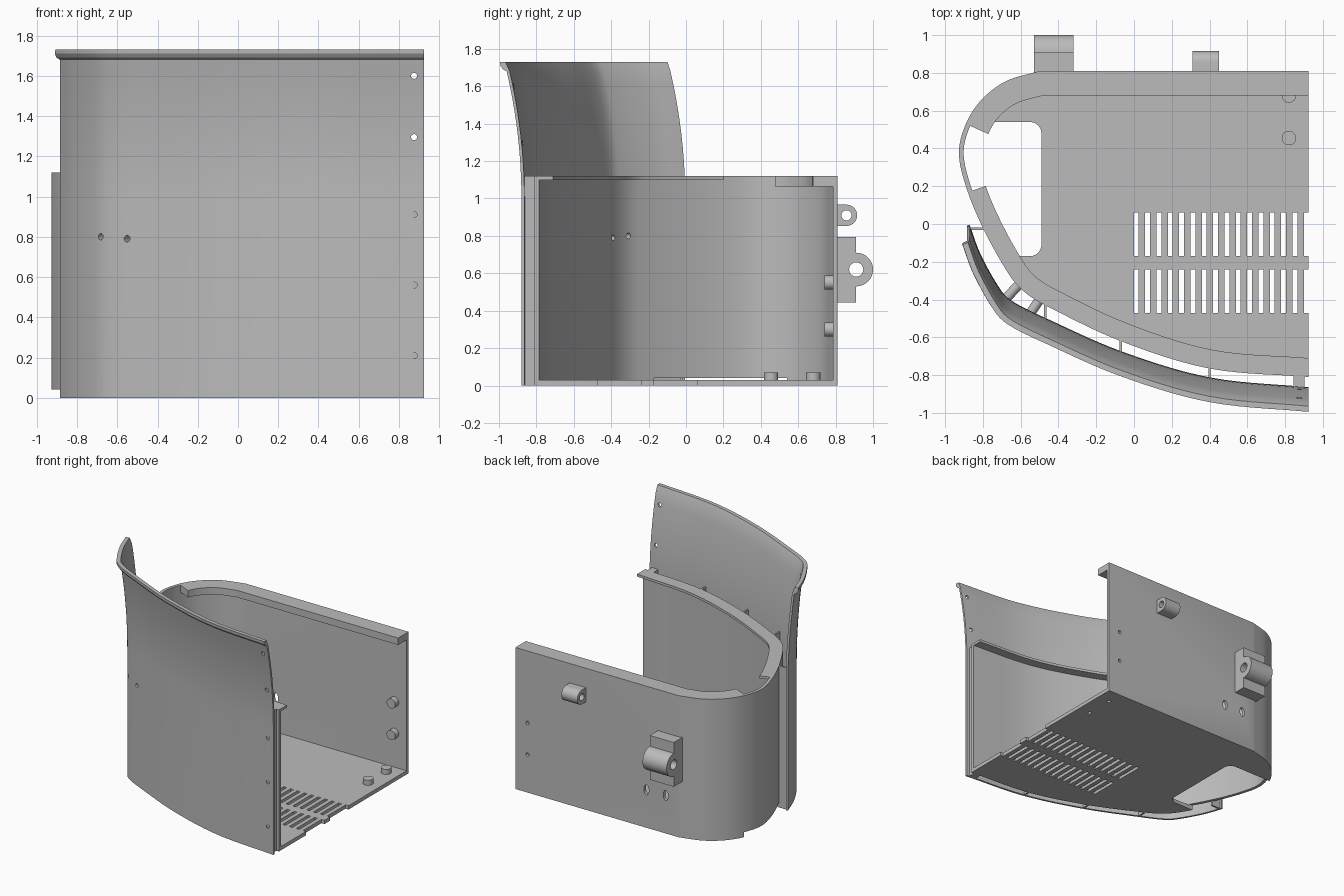
import bpy, bmesh
from math import cos, sin, pi
from mathutils import Vector, Matrix
from mathutils.geometry import interpolate_bezier

if "Cube" in bpy.data.objects:
    bpy.data.objects.remove(bpy.data.objects["Cube"])

grey = bpy.data.materials.new("plain_grey")
grey.use_nodes = True
grey.diffuse_color = (0.5, 0.5, 0.5, 1)
grey.node_tree.nodes["Principled BSDF"].inputs["Base Color"].default_value = (0.5, 0.5, 0.5, 1)

END = 0.925    # open side of the casing
TOP = 1.12     # height of the inner case


# --- helpers ---
def finish(bm, name):
    bmesh.ops.recalc_face_normals(bm, faces=bm.faces[:])
    mesh = bpy.data.meshes.new(name)
    bm.to_mesh(mesh)
    bm.free()
    mesh.materials.append(grey)
    obj = bpy.data.objects.new(name, mesh)
    bpy.context.collection.objects.link(obj)
    return obj


def prism(bm, points, direction):
    face = bm.faces.new([bm.verts.new(p) for p in points])
    out = bmesh.ops.extrude_face_region(bm, geom=[face])["geom"]
    verts = [v for v in out if isinstance(v, bmesh.types.BMVert)]
    bmesh.ops.translate(bm, verts=verts, vec=direction)


def box(bm, lo, hi):
    x, y, z = lo
    prism(bm, [(x, y, z), (hi[0], y, z), (hi[0], hi[1], z), (x, hi[1], z)], (0, 0, hi[2] - z))


def rod(bm, a, b, r, stretch=1):
    a, b = Vector(a), Vector(b)
    turn = (b - a).to_track_quat('Z', 'Y').to_matrix().to_4x4()
    place = Matrix.Translation((a + b) / 2) @ Matrix.Diagonal((1, 1, stretch, 1)) @ turn
    bmesh.ops.create_cone(bm, cap_ends=True, segments=24, radius1=r, radius2=r,
                          depth=(b - a).length, matrix=place)


def make(name, shape, *args):
    bm = bmesh.new()
    shape(bm, *args)
    return finish(bm, name)


def cut(obj, bm):
    cutter = finish(bm, "cutter")
    cutter.hide_render = True
    mod = obj.modifiers.new("cut", 'BOOLEAN')
    mod.operation, mod.solver, mod.object = 'DIFFERENCE', 'EXACT', cutter
    dg = bpy.context.evaluated_depsgraph_get()
    mesh = bpy.data.meshes.new_from_object(obj.evaluated_get(dg))
    obj.modifiers.clear()
    obj.data = mesh
    bpy.data.objects.remove(cutter)


def curve(points, steps=8):
    p = [Vector(q) for q in points]
    tan = [(p[min(i + 1, len(p) - 1)] - p[max(i - 1, 0)]).normalized() for i in range(len(p))]
    out = [p[0]]
    for i in range(len(p) - 1):
        h = (p[i + 1] - p[i]).length / 3
        out += interpolate_bezier(p[i], p[i] + tan[i] * h, p[i + 1] - tan[i + 1] * h,
                                  p[i + 1], steps)[1:]
    return [Vector(q[:2]) for q in out]


def inset(path, i, d):
    t = (path[min(i + 1, len(path) - 1)] - path[max(i - 1, 0)]).normalized()
    q = path[i] + Vector((-t.y, t.x)) * d
    if abs(path[i].x - END) < 0.001:
        q.x = END
    return q


def loft(bm, path, section):
    # section: closed loop of (inset, height, shift in y)
    rings = []
    for i in range(len(path)):
        ring = []
        for d, z, dy in section:
            q = inset(path, i, d)
            ring.append(bm.verts.new((q.x, q.y + dy, z)))
        rings.append(ring)
    n = len(section)
    for a, b in zip(rings, rings[1:]):
        for j in range(n):
            bm.faces.new((a[j], a[(j + 1) % n], b[(j + 1) % n], b[j]))
    bm.faces.new(rings[0])
    bm.faces.new(rings[-1])


def band(t, z0, z1):
    return [(0, z0, 0), (0, z1, 0), (t, z1, 0), (t, z0, 0)]


# --- plan outlines ---
case_path = [Vector((END, 0.81))] + curve([
    (-0.5, 0.81), (-0.68, 0.755), (-0.81, 0.655), (-0.89, 0.53), (-0.927, 0.38), (-0.89, 0.2),
    (-0.8, -0.02), (-0.66, -0.27), (-0.58, -0.36), (-0.47, -0.43), (-0.07, -0.62),
    (0.4, -0.765), (END, -0.81)])
shell_path = curve([
    (-0.885, -0.01), (-0.825, -0.17), (-0.71, -0.37), (-0.64, -0.43), (-0.48, -0.51),
    (-0.07, -0.69), (0.4, -0.828), (END, -0.88)])

# tubes running between shell and case
tube_axes = [((-0.60, -0.31, 0.80), (-0.678, -0.395, 0.80)),
             ((-0.49, -0.385, 0.79), (-0.548, -0.472, 0.79))]


def along(axis, s):
    a, b = Vector(axis[0]), Vector(axis[1])
    return a - (b - a) * s, b + (b - a) * s


def tube_bores():
    bm = bmesh.new()
    for axis in tube_axes:
        rod(bm, *along(axis, 0.8), 0.016)
    return bm


# --- inner case wall ---
wall = make("case_wall", loft, case_path, band(0.025, 0, TOP))
bores = tube_bores()
box(bores, (-1.1, -0.17, -0.1), (-0.6, 0.54, 0.04))
for z in (0.3, 0.55):
    rod(bores, (0.82, 0.7, z), (0.82, 0.9, z), 0.014)
for x in (-0.22, -0.39):
    rod(bores, (x, 0.7, 0.3), (x, 0.9, 0.3), 0.022, 1.8)
cut(wall, bores)

# --- top flanges ---
back = [p for p in case_path if p.y > 0.53]
front = [p for p in case_path if p.y < 0.19]
make("back_flange", loft, back, band(0.13, 1.065, TOP))
make("front_flange", loft, front, band(0.1, 1.1, TOP))

# --- floor with vents and corner opening ---
outline = [inset(case_path, i, 0.015).to_3d() for i in range(len(case_path))]
floor = make("floor", prism, outline, (0, 0, 0.03))
bm = bmesh.new()
r = 0.06
arc = [(k * pi / 12) for k in range(7)]
opening = [(-1.1, -0.17, -0.1)]
opening += [(-0.49 - r + r * sin(a), -0.17 + r - r * cos(a), -0.1) for a in arc]
opening += [(-0.49 - r + r * cos(a), 0.54 - r + r * sin(a), -0.1) for a in arc]
opening += [(-1.1, 0.54, -0.1)]
prism(bm, opening, (0, 0, 0.3))
for k in range(16):
    x = 0.012 + k * 0.06
    for y in (-0.47, -0.17):
        box(bm, (x - 0.013, y, -0.1), (x + 0.013, y + 0.23, 0.1))
for y in (0.455, 0.68):
    rod(bm, (0.82, y, -0.1), (0.82, y, 0.045), 0.014)
cut(floor, bm)

# --- screw bosses ---
for i, y in enumerate((0.455, 0.68)):
    make(f"floor_boss_{i + 1}", rod, (0.82, y, 0.029), (0.82, y, 0.07), 0.038)
for i, z in enumerate((0.3, 0.55)):
    make(f"wall_boss_{i + 1}", rod, (0.82, 0.74, z), (0.82, 0.787, z), 0.038)


# --- back hinges ---
def hinge(name, x0, x1, y, z, r, bore, step):
    half = [(y + r * cos(k * pi / 16), z + r * sin(k * pi / 16)) for k in range(-8, 9)]
    prof = [(0.8, z - r - step), (y, z - r - step)] if step else [(0.8, z - r)]
    prof += half
    prof += [(y, z + r + step), (0.8, z + r + step)] if step else [(0.8, z + r)]
    obj = make(name, prism, [(x0, a, b) for a, b in prof], (x1 - x0, 0, 0))
    bm = bmesh.new()
    rod(bm, (x0 - 0.1, y, z), (x1 + 0.1, y, z), bore)
    cut(obj, bm)


hinge("large_hinge", -0.53, -0.32, 0.91, 0.62, 0.09, 0.038, 0.085)
hinge("small_hinge", 0.31, 0.45, 0.858, 0.91, 0.057, 0.027, 0)

# --- outer shell, flared at the top and rolled into a lip ---
THICK = 0.016


def flare(z):
    return -0.17 * max(0, z - 1.0) ** 2


heights = [0, 1.0] + [1.0 + 0.068 * k for k in range(1, 11)]
section = [(0, z, flare(z)) for z in heights]
section += [(-0.018, 1.69, flare(1.69)), (-0.027, 1.71, flare(1.71)), (-0.024, 1.73, flare(1.73)),
            (0.006, 1.73, flare(1.73))]
section += [(THICK, z, flare(z)) for z in reversed(heights)]
shell = make("outer_shell", loft, shell_path, section)
bores = tube_bores()
for z in (0.21, 0.56, 0.91, 1.295, 1.6):
    rod(bores, (0.875, -1.1, z), (0.875, -0.7, z), 0.015)
cut(shell, bores)

# --- spacers between case and shell ---
for i, (x, y0, y1) in enumerate(((-0.47, -0.5, -0.425), (-0.07, -0.68, -0.615), (0.4, -0.817, -0.76))):
    make(f"spacer_rib_{i + 1}", box, (x - 0.006, y0, 0), (x + 0.006, y1, TOP))
make("screw_post", box, (0.845, -0.868, 0), (0.902, -0.795, TOP))
make("end_rib", box, (-0.875, -0.032, 0), (-0.79, -0.018, TOP))
for i, axis in enumerate(tube_axes):
    tube = make(f"spacer_tube_{i + 1}", rod, *along(axis, -0.05), 0.026)
    bm = bmesh.new()
    rod(bm, *along(axis, 0.8), 0.016)
    cut(tube, bm)

# --- smooth shading with sharp edges kept ---
bpy.ops.object.select_all(action='DESELECT')
for obj in bpy.context.collection.objects:
    if obj.type == 'MESH':
        obj.select_set(True)
        bpy.context.view_layer.objects.active = obj
bpy.ops.object.shade_smooth_by_angle(angle=0.5)
